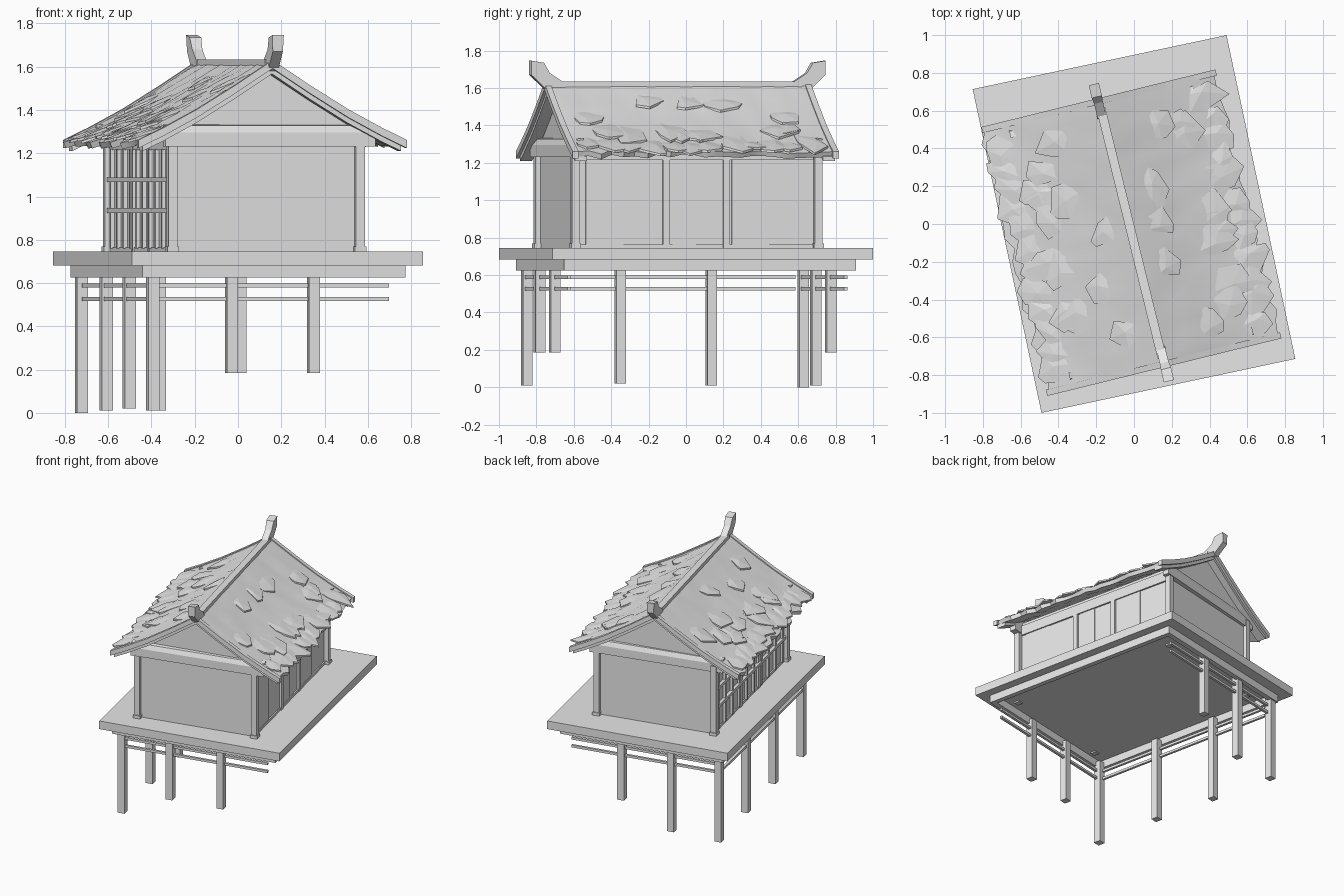
import bpy, bmesh, math, random
from mathutils import Matrix

random.seed(7)
cube = bpy.data.objects.get("Cube")
if cube:
    bpy.data.objects.remove(cube, do_unlink=True)

# One plain grey for everything
grey = bpy.data.materials.new("plain_grey")
grey.use_nodes = True
grey.diffuse_color = (0.8, 0.8, 0.8, 1)
for node in grey.node_tree.nodes:
    if node.type == 'BSDF_PRINCIPLED':
        node.inputs["Base Color"].default_value = grey.diffuse_color

# Platform, house and roof are each turned slightly differently
TURN = Matrix.Rotation(math.radians(12), 4, 'Z')
HOUSE = Matrix.Translation((-0.019, -0.042, 0)) @ Matrix.Rotation(math.radians(12.8), 4, 'Z')
ROOF = Matrix.Translation((-0.014, -0.046, 0)) @ Matrix.Rotation(math.radians(13.8), 4, 'Z')


def make(name, bm, frame=HOUSE):
    bmesh.ops.recalc_face_normals(bm, faces=bm.faces)
    mesh = bpy.data.meshes.new(name)
    bm.to_mesh(mesh)
    bm.free()
    mesh.materials.append(grey)
    obj = bpy.data.objects.new(name, mesh)
    obj.matrix_world = frame
    bpy.context.collection.objects.link(obj)
    return obj


def box(bm, x0, x1, y0, y1, z0, z1):
    m = Matrix.Translation(((x0 + x1) / 2, (y0 + y1) / 2, (z0 + z1) / 2))
    m = m @ Matrix.Diagonal((abs(x1 - x0), abs(y1 - y0), abs(z1 - z0), 1))
    bmesh.ops.create_cube(bm, size=1, matrix=m)


def column(bm, x, y, half, z0, z1):
    box(bm, x - half, x + half, y - half, y + half, z0, z1)


def prism(bm, points, a, b, along_x=False):
    """Extrude an outline (across, height) from a to b."""
    rings = []
    for d in (a, b):
        rings.append([bm.verts.new((d, p, z) if along_x else (p, d, z)) for p, z in points])
    n = len(points)
    bm.faces.new(rings[0])
    bm.faces.new(rings[1][::-1])
    for i in range(n):
        j = (i + 1) % n
        bm.faces.new((rings[0][i], rings[0][j], rings[1][j], rings[1][i]))
    return rings[0] + rings[1]


# Concave roof slope: half width -> height
SLOPE = [(0, 1.612), (0.18, 1.495), (0.36, 1.385), (0.52, 1.3), (0.64, 1.243)]


def roof_z(u):
    u = abs(u)
    for (a, za), (b, zb) in zip(SLOPE, SLOPE[1:]):
        if u <= b or b == SLOPE[-1][0]:
            return za + (zb - za) * (u - a) / (b - a)


def slope_band(top, bottom, reach):
    us = [u for u, z in SLOPE[:-1]] + [reach]
    line = [-u for u in us[:0:-1]] + us
    return [(u, roof_z(u) + top) for u in line] + [(u, roof_z(u) + bottom) for u in line[::-1]]


# Platform deck and the hollow beam frame under it
bm = bmesh.new()
box(bm, -0.687, 0.687, -0.876, 0.876, 0.682, 0.745)
make("platform_deck", bm, TURN)
bm = bmesh.new()
for s in (-1, 1):
    box(bm, s * 0.585, s * 0.622, -0.798, 0.798, 0.625, 0.683)
    box(bm, -0.585, 0.585, s * 0.76, s * 0.798, 0.625, 0.683)
make("deck_frame", bm, TURN)

# Stilts: long ones on the low ground, short ones on the high ground
bm = bmesh.new()
for u, v, foot in ((-0.563, -0.75, 0.01), (-0.565, -0.24, 0.02), (-0.568, 0.26, 0.01),
                   (-0.577, 0.763, 0), (-0.192, -0.76, 0.185), (0.195, -0.76, 0.185),
                   (-0.212, 0.755, 0.01), (0.168, 0.755, 0.185)):
    column(bm, u, v, 0.026, foot, 0.66)
make("stilts", bm, TURN)

# Double rails tying the stilts on three sides
bm = bmesh.new()
for z in (0.527, 0.588):
    box(bm, -0.584, -0.566, -0.745, 0.72, z - 0.009, z + 0.009)
    for s in (-1, 1):
        box(bm, -0.56, 0.55, s * 0.747, s * 0.765, z - 0.009, z + 0.009)
make("stilt_rails", bm, TURN)

# House body with gables
bm = bmesh.new()
body = [(-0.432, 0.69), (0.432, 0.69)] + [(u, roof_z(u) - 0.03) for u in (0.432, 0.36, 0.18, 0, -0.18, -0.36, -0.432)]
prism(bm, body, -0.658, 0.658)
make("walls", bm)

# Corner columns with footings, and the posts between bays
bm = bmesh.new()
for su in (-1, 1):
    for sv in (-1, 1):
        column(bm, su * 0.444, sv * 0.666, 0.021, 0.672, 1.28)
        column(bm, su * 0.444, sv * 0.666, 0.027, 0.74, 0.768)
        box(bm, su * 0.42, su * 0.446, sv * 0.165 - 0.018, sv * 0.165 + 0.018, 0.74, 1.28)
make("columns", bm)

# Sill and lintel on the long sides
bm = bmesh.new()
for s in (-1, 1):
    box(bm, s * 0.42, s * 0.441, -0.64, 0.64, 0.742, 0.764)
    box(bm, s * 0.42, s * 0.445, -0.64, 0.64, 1.215, 1.29)
make("sills_and_lintels", bm)

# Thin sliding door leaves on the plain side
bm = bmesh.new()
for centre in (-0.4, 0, 0.4):
    width = 0.13 if centre == 0 else 0.205
    box(bm, 0.43, 0.436, centre - width, centre, 0.764, 1.215)
make("door_leaves", bm)

# Lattice on the other long side
bm = bmesh.new()
for i in range(10):
    v = -0.6 + i * 1.2 / 9
    box(bm, -0.45, -0.43, v - 0.011, v + 0.011, 0.76, 1.22)
for z in (0.935, 1.078):
    box(bm, -0.456, -0.43, -0.64, 0.64, z - 0.011, z + 0.011)
make("lattice", bm)

# Beam with a bevelled top at the foot of each gable
bm = bmesh.new()
for s in (-1, 1):
    prism(bm, [(s * v, z) for v, z in ((0.64, 1.232), (0.69, 1.232), (0.69, 1.295), (0.675, 1.328), (0.64, 1.333))],
          -0.5, 0.5, True)
make("gable_beams", bm, ROOF)

# Bargeboards and the narrower trim beneath them
bm = bmesh.new()
for s in (-1, 1):
    prism(bm, slope_band(0.018, -0.02, 0.638), s * 0.7, s * 0.733)
make("bargeboards", bm, ROOF)
bm = bmesh.new()
for s in (-1, 1):
    prism(bm, slope_band(-0.02, -0.045, 0.615), s * 0.65, s * 0.716)
make("bargeboard_trim", bm, ROOF)

# Thatch: uneven sheet with a ragged eave
bm = bmesh.new()
rows, cols = 8, 22
for s in (-1, 1):
    grid = []
    for i in range(rows + 1):
        row = []
        for j in range(cols + 1):
            u = 0.625 * i / rows
            edge = j in (0, cols)
            if i == rows and not edge:
                u += random.uniform(-0.015, 0.035)
            z = roof_z(u) + (0.01 if edge or i == 0 else random.uniform(0.005, 0.018))
            row.append(bm.verts.new((s * u, -0.705 + 1.41 * j / cols, z)))
        grid.append(row)
    for i in range(rows):
        for j in range(cols):
            bm.faces.new((grid[i][j], grid[i][j + 1], grid[i + 1][j + 1], grid[i + 1][j]))
bmesh.ops.remove_doubles(bm, verts=bm.verts, dist=0.0005)
thatch = make("thatch", bm, ROOF)
thatch.data.shade_smooth()
solid = thatch.modifiers.new("thickness", 'SOLIDIFY')
solid.thickness = 0.03
solid.offset = -1
crisp = thatch.modifiers.new("crisp_edges", 'EDGE_SPLIT')
crisp.split_angle = math.radians(35)

# Loose straw sheaves: upper end buried in the thatch, lower end lifted
bm = bmesh.new()


def sheaf(side, u, v, length, width, lift):
    ring, under = [], []
    n = random.randint(5, 7)
    for k in range(n):
        a = math.tau * (k + random.uniform(-0.35, 0.35)) / n
        r = random.uniform(0.7, 1.15)
        pu = min(max(u + length * r * math.cos(a), 0.04), 0.69)
        pv = min(max(v + width * r * math.sin(a), -0.685), 0.685)
        z = roof_z(pu) + 0.004 + lift * (0.5 + 0.5 * math.cos(a))
        ring.append(bm.verts.new((side * pu, pv, z)))
        under.append(bm.verts.new((side * pu, pv, z - 0.012)))
    crown = bm.verts.new((side * u, v + random.uniform(-0.03, 0.03), roof_z(u) + 0.012 + lift * 0.5))
    bm.faces.new(under)
    for k in range(n):
        m = (k + 1) % n
        bm.faces.new((ring[k], ring[m], crown))
        bm.faces.new((ring[k], under[k], under[m], ring[m]))


for side in (-1, 1):
    for i in range(12):
        sheaf(side, random.uniform(0.53, 0.585), -0.6 + 0.109 * i + random.uniform(-0.03, 0.03),
              random.uniform(0.08, 0.13), random.uniform(0.08, 0.11), 0.025)
    for i in range(8):
        sheaf(side, random.uniform(0.38, 0.5), random.uniform(-0.58, 0.58),
              random.uniform(0.09, 0.13), random.uniform(0.08, 0.12), 0.028)
    for i in range(5):
        sheaf(side, random.uniform(0.13, 0.32), -0.5 + 0.25 * i + random.uniform(-0.06, 0.06),
              random.uniform(0.08, 0.12), random.uniform(0.08, 0.11), 0.026)
make("straw_sheaves", bm, ROOF)

# Ridge beam with upswept, flared ends
bm = bmesh.new()
box(bm, -0.024, 0.024, -0.68, 0.68, 1.59, 1.634)
HORN = [(0.62, 1.59), (0.71, 1.575), (0.811, 1.67), (0.811, 1.746),
        (0.742, 1.735), (0.709, 1.68), (0.632, 1.63)]
for s in (-1, 1):
    for vert in prism(bm, [(s * v, z) for v, z in HORN], -0.024, 0.024, True):
        vert.co.x += s * -0.005
        if vert.co.z > 1.7:
            vert.co.x *= 1.15
make("ridge_beam", bm, ROOF)
